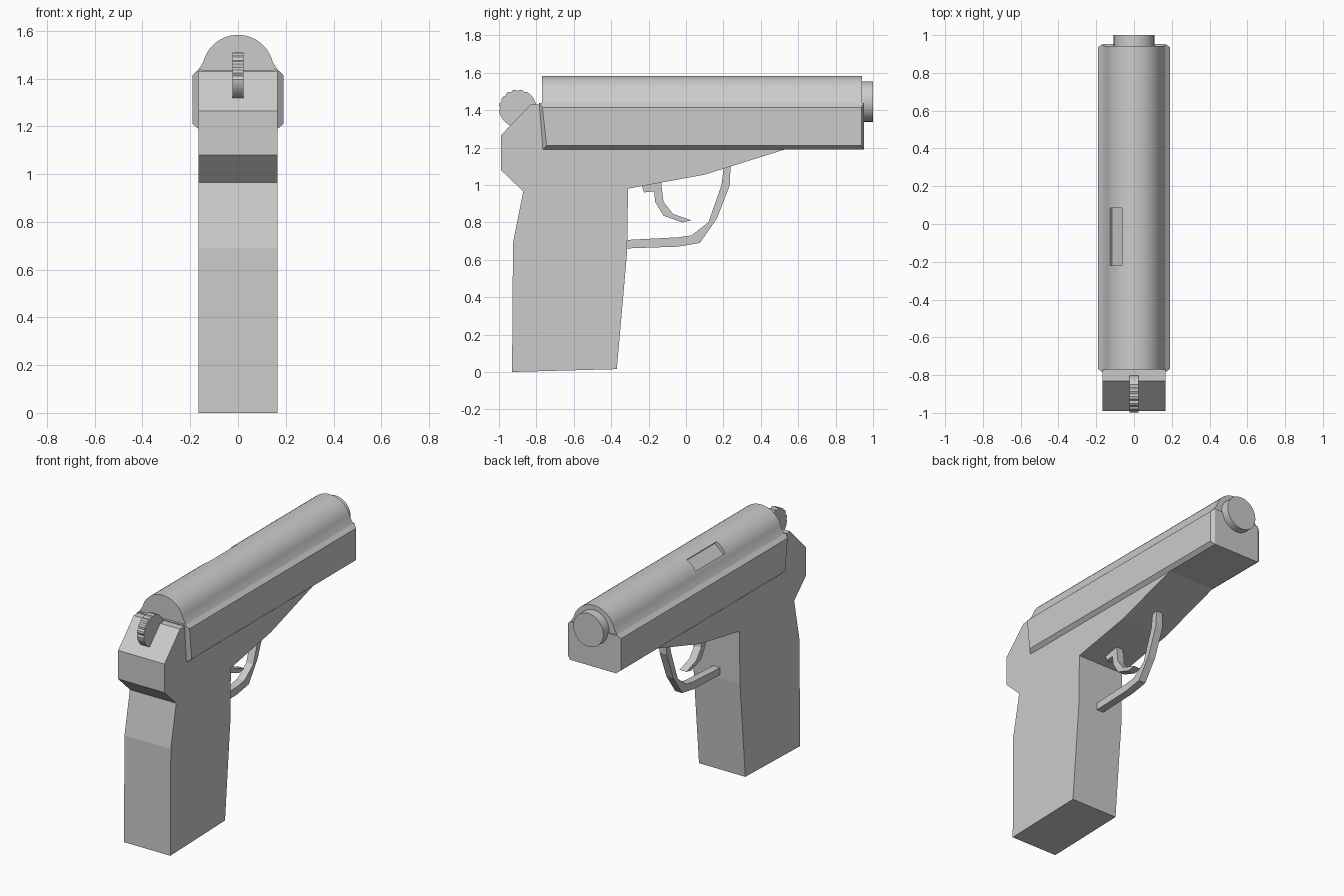
import bpy, bmesh, math
from mathutils import Matrix

if "Cube" in bpy.data.objects:
    bpy.data.objects.remove(bpy.data.objects["Cube"])

grey = bpy.data.materials.new("plain grey")
grey.diffuse_color = (0.6, 0.6, 0.6, 1)
grey.use_nodes = True
grey.node_tree.nodes["Principled BSDF"].inputs["Base Color"].default_value = grey.diffuse_color


def finish(bm, name, smooth=False):
    bmesh.ops.recalc_face_normals(bm, faces=bm.faces[:])
    for f in bm.faces:
        f.smooth = smooth
    mesh = bpy.data.meshes.new(name)
    bm.to_mesh(mesh)
    bm.free()
    if smooth:
        mesh.set_sharp_from_angle(angle=math.radians(30))
    mesh.materials.append(grey)
    obj = bpy.data.objects.new(name, mesh)
    bpy.context.collection.objects.link(obj)
    return obj


def loft(name, rings, smooth=False):
    """Skin between matching closed rings and cap both ends."""
    bm = bmesh.new()
    vs = [[bm.verts.new(p) for p in r] for r in rings]
    n = len(vs[0])
    for a, b in zip(vs, vs[1:]):
        for i in range(n):
            j = (i + 1) % n
            bm.faces.new((a[i], a[j], b[j], b[i]))
    bm.faces.new(vs[0])
    bm.faces.new(vs[-1])
    return finish(bm, name, smooth)


def side_profile(name, pts, half):
    """Extrude a (y, z) outline across x."""
    return loft(name, [[(x, y, z) for y, z in pts] for x in (-half, half)])


def long_profile(name, pts, y0, y1, smooth=False):
    """Extrude an (x, z) outline along y."""
    return loft(name, [[(x, y, z) for x, z in pts] for y in (y0, y1)], smooth)


# Grip and frame
side_profile("frame", [
    (-0.93, 0.0), (-0.37, 0.015), (-0.315, 0.64), (-0.31, 0.98), (0.1, 1.055),
    (0.53, 1.19), (0.5, 1.25), (-0.7, 1.25), (-0.7, 1.43), (-0.83, 1.43),
    (-0.99, 1.265), (-0.99, 1.08), (-0.87, 0.965), (-0.925, 0.69)], 0.166)

# Slide body
side_profile("slide_body", [(-0.765, 1.19), (0.952, 1.19), (0.952, 1.435),
                            (-0.785, 1.435)], 0.166)

# Bevelled panels on each side of the slide
outer = [(-0.765, 1.19), (0.952, 1.19), (0.952, 1.437), (-0.785, 1.437)]
inner = [(-0.745, 1.21), (0.937, 1.21), (0.937, 1.415), (-0.768, 1.415)]
for side, label in ((-1, "left"), (1, "right")):
    loft("slide_panel_" + label, [
        [(side * 0.15, y, z) for y, z in outer],
        [(side * 0.166, y, z) for y, z in outer],
        [(side * 0.19, y, z) for y, z in inner]])

# Rounded slide top with flared foot
centre_z, radius = 1.433, 0.15
arc = [(radius * math.cos(math.radians(a)), centre_z + radius * math.sin(math.radians(a)))
       for a in range(14, 167, 8)]
top = long_profile("slide_top", [(-0.166, 1.40), (0.166, 1.40), (0.166, 1.437)]
                   + arc + [(-0.166, 1.437)], -0.77, 0.942, True)

# Ejection port recess
bm = bmesh.new()
bmesh.ops.create_cube(bm, size=1)
place = (Matrix.Translation((0, -0.068, centre_z)) @ Matrix.Rotation(math.radians(-42), 4, 'Y')
         @ Matrix.Translation((0, 0, 0.165)) @ Matrix.Diagonal((0.085, 0.305, 0.08, 1)))
bmesh.ops.transform(bm, matrix=place, verts=bm.verts[:])
cutter = finish(bm, "port_cutter")
cutter.hide_render = True
cutter.hide_viewport = True
cut = top.modifiers.new("port", 'BOOLEAN')
cut.operation = 'DIFFERENCE'
cut.solver = 'EXACT'
cut.object = cutter

# Muzzle
long_profile("muzzle", [(0.108 * math.cos(t), 1.445 + 0.108 * math.sin(t))
                        for t in (2 * math.pi * i / 32 for i in range(32))],
             0.85, 1.0, True)

# Hammer with serrated upper rear edge
rim = []
for i in range(48):
    t = 2 * math.pi * i / 48
    r = 0.093 if 50 < math.degrees(t) < 190 and i % 3 == 0 else 0.1
    rim.append((-0.9 + r * math.cos(t), 1.41 + r * math.sin(t)))
side_profile("hammer", rim, 0.024)

# Trigger guard
side_profile("trigger_guard", [
    (-0.33, 0.66), (-0.04, 0.67), (0.075, 0.69), (0.165, 0.82), (0.235, 1.0),
    (0.238, 1.12), (0.205, 1.12), (0.19, 1.0), (0.12, 0.80), (0.03, 0.73),
    (-0.04, 0.72), (-0.33, 0.705)], 0.025)

# Trigger
side_profile("trigger", [
    (-0.24, 1.01), (-0.225, 0.96), (-0.17, 0.965), (-0.165, 0.91), (-0.12, 0.835),
    (-0.02, 0.80), (0.03, 0.81), (-0.07, 0.845), (-0.12, 0.91), (-0.135, 1.03)], 0.025)
